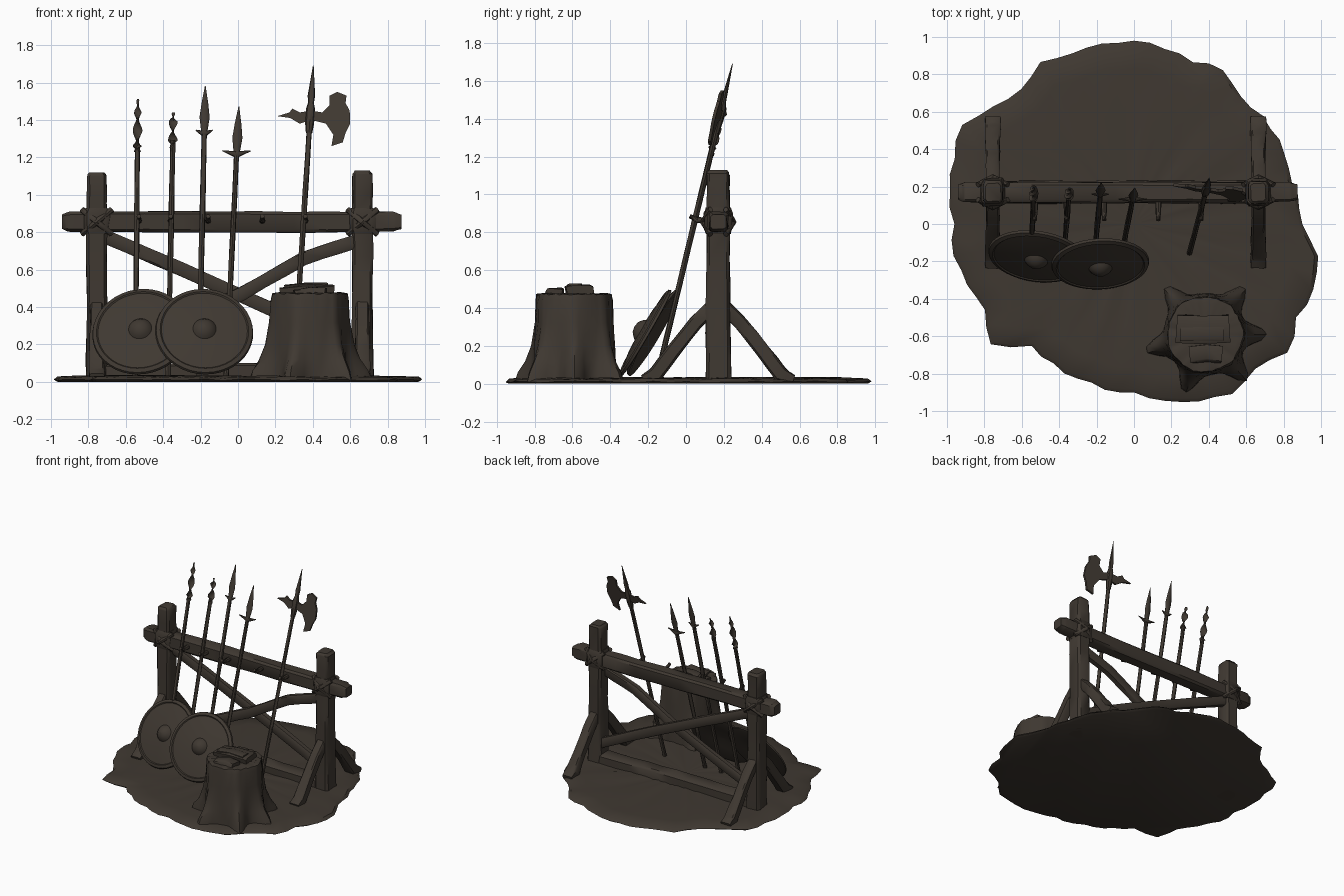
import bpy, bmesh, math, random
from mathutils import Vector, Matrix

random.seed(4)
if "Cube" in bpy.data.objects:
    bpy.data.objects.remove(bpy.data.objects["Cube"])

COLOUR = (0.05, 0.04, 0.031, 1)
brown = bpy.data.materials.new("dark_brown")
brown.use_nodes = True
brown.diffuse_color = COLOUR
shader = brown.node_tree.nodes["Principled BSDF"]
shader.inputs["Base Color"].default_value = COLOUR
shader.inputs["Roughness"].default_value = 0.9


def jitter(amount):
    return random.uniform(-amount, amount)


def finish(name, bm, angle=40):
    bmesh.ops.recalc_face_normals(bm, faces=bm.faces)
    mesh = bpy.data.meshes.new(name)
    bm.to_mesh(mesh)
    bm.free()
    mesh.materials.append(brown)
    obj = bpy.data.objects.new(name, mesh)
    bpy.context.collection.objects.link(obj)
    bpy.ops.object.select_all(action='DESELECT')
    obj.select_set(True)
    bpy.context.view_layer.objects.active = obj
    bpy.ops.object.shade_smooth_by_angle(angle=math.radians(angle))
    return obj


def skin(bm, rings, matrix=Matrix()):
    """Bridge rings of points into a closed, capped surface."""
    loops = [[bm.verts.new(matrix @ p) for p in ring] for ring in rings]
    for a, b in zip(loops, loops[1:]):
        for i in range(len(a)):
            j = (i + 1) % len(a)
            bm.faces.new((a[i], a[j], b[j], b[i]))
    bm.faces.new(loops[0])
    bm.faces.new(loops[-1])


def loft(name, path, sizes, square=True, steps=1, rough=0.0, twist=0.0):
    """Sweep a chamfered square or round section; sizes are half widths."""
    if isinstance(sizes, tuple):
        sizes = [sizes] * len(path)
    nodes = []
    for i in range(len(path) - 1):
        for s in range(steps):
            nodes.append([Vector(v[i]).lerp(Vector(v[i + 1]), s / steps) for v in (path, sizes)])
    nodes.append([Vector(path[-1]), Vector(sizes[-1])])
    if square:
        angles = [q * 90 + a for q in range(4) for a in (36, 54)]
    else:
        angles = range(0, 360, 45)
    rings = []
    for i, (p, size) in enumerate(nodes):
        t = (nodes[min(i + 1, len(nodes) - 1)][0] - nodes[max(i - 1, 0)][0]).normalized()
        ref = Vector((1, 0, 0)) if abs(t.y) > 0.95 else Vector((0, 1, 0))
        u = ref.cross(t).normalized()
        v = t.cross(u)
        turn = Matrix.Rotation(twist * i / (len(nodes) - 1), 3, t)
        ring = []
        for a in angles:
            c, s = math.cos(math.radians(a)), math.sin(math.radians(a))
            k = 1 / max(abs(c), abs(s)) if square else 1
            k *= 1 + jitter(rough)
            ring.append(p + turn @ (u * c * k * size[0] + v * s * k * size[1]))
        rings.append(ring)
    bm = bmesh.new()
    skin(bm, rings)
    return finish(name, bm)


def polar(r, angle, z):
    return Vector((r * math.cos(angle), r * math.sin(angle), z))


# Ragged patch of ground, one radius every ten degrees
OUTLINE = [.9, .89, .88, .9, .9, .89, .95, .92, .95, .98, .98, .97,
           1, .94, .98, 1.06, 1.02, 1, .96, .98, .95, .92, 1, .85,
           .86, .88, .9, .9, .96, 1.01, 1.05, 1.01, 1.07, 1, 1.02, 1]
edge = []
for i, r in enumerate(OUTLINE):
    edge += [r, (r + OUTLINE[(i + 1) % len(OUTLINE)]) / 2 + jitter(.015)]
rings = []
for scale, z, bump in ((.98, 0, 0), (1, .01, .004), (.98, .024, .005),
                       (.85, .03, .005), (.6, .03, .006), (.3, .03, .005), (.05, .03, 0)):
    rings.append([polar(r * scale, math.tau * i / len(edge), z + jitter(bump))
                  for i, r in enumerate(edge)])
bm = bmesh.new()
skin(bm, rings)
finish("ground", bm)

# Rack: posts, struts, lashings
Y = .17
for side, x, top in (("right", -.755, 1.12), ("left", .665, 1.13)):
    loft(side + "_post", [(x, Y, 0), (x, Y, .4), (x, Y, .8), (x, Y, top - .02), (x, Y, top)],
         [(.06, .067), (.054, .064), (.056, .06), (.052, .06), (.04, .048)], steps=3, rough=.06)
    for end, way in (("front", -1), ("back", 1)):
        loft(f"{side}_{end}_strut",
             [(x, Y + way * d, z) for d, z in ((.03, .41), (.12, .32), (.24, .17), (.33, .05), (.4, .025))],
             [(.035, .035), (.036, .036), (.038, .038), (.042, .04), (.04, .02)], steps=2, rough=.06)
    loft(side + "_joint_wrap", [(x, Y, .79), (x, Y, .82), (x, Y, .9), (x, Y, .93)],
         [(.058, .064), (.068, .074), (.068, .074), (.058, .064)], rough=.08)
    for face in (-1, 1):
        for lean in (-1, 1):
            y = Y + face * .07
            loft(side + "_lashing", [(x - .08, y - face * .03, .855 - lean * .065), (x, y + face * .012, .855),
                                     (x + .08, y - face * .03, .855 + lean * .065)],
                 (.016, .014), square=False, steps=2, rough=.1)

# Rack: horizontal beams and crossed braces
loft("top_beam", [(-.94, Y, .855), (-.9, Y, .855), (-.3, Y, .857), (.3, Y, .853), (.83, Y, .855), (.875, Y, .855)],
     [(.04, .04), (.054, .054), (.055, .052), (.055, .052), (.052, .052), (.038, .04)], steps=3, rough=.06)
loft("sill_beam", [(-.72, Y, .05), (0, Y, .055), (.63, Y, .05)], (.045, .06), steps=5, rough=.06)
loft("brace_from_right", [(-.72, Y + .02, .78), (-.3, Y + .02, .6), (.15, Y + .02, .4), (.64, Y + .02, .17)],
     (.036, .025), steps=3, rough=.06)
loft("brace_from_left", [(.64, Y - .03, .755), (.35, Y - .03, .66), (.02, Y - .03, .47),
                         (-.35, Y - .03, .3), (-.72, Y - .03, .14)], (.036, .025), steps=3, rough=.06)
for x in (-.53, -.36, -.16, .13, .36):
    loft("peg", [(x, .14, .86), (x, .06, .865), (x, .02, .885)],
         [(.017, .017), (.015, .015), (.012, .012)], square=False)


# Leaning weapons
def lean_line(x_low, x_high, z_high):
    return lambda z: Vector((x_low + (x_high - x_low) * z / z_high, -.16 + .24 * z, z))


def weapon(name, at, head_z, head, square=False, twist=0.0, steps=1):
    loft(name + "_shaft", [at(z) for z in (.02, .45, .85, head_z)],
         [(.015, .015), (.014, .014), (.015, .015), (.014, .014)], square=False, steps=3, rough=.08)
    loft(name + "_head", [at(z) for z, w, d in head], [(w, d) for z, w, d in head],
         square=square, twist=twist, steps=steps)


def wings(name, at, z, reach):
    p = at(z)
    loft(name, [p + Vector((k * reach, 0, abs(k) * .02 - .005)) for k in (-1, -.5, 0, .5, 1)],
         [(.003, .003), (.01, .008), (.02, .018), (.01, .008), (.003, .003)], square=False)


weapon("twisted_spear", lean_line(-.55, -.535, 1.5), 1.25,
       [(1.23, .018, .015), (1.27, .027, .008), (1.42, .024, .007), (1.51, .006, .004)],
       twist=math.pi * 4, steps=10)
weapon("spiral_spear", lean_line(-.375, -.345, 1.44), 1.29,
       [(1.25, .016, .014), (1.29, .026, .004), (1.39, .024, .004), (1.44, .008, .002)],
       twist=math.pi * 3, steps=10)
blade = [(0, .016, .016), (.03, .02, .012), (.08, .027, .01), (.15, .018, .007), (.24, .002, .002)]
for name, at, z, reach in (("winged_spear", lean_line(-.21, -.175, 1.58), 1.33, .045),
                           ("barbed_spear", lean_line(-.065, .005, 1.48), 1.22, .075)):
    weapon(name, at, z, [(z + h * 1.05, w, d) for h, w, d in blade])
    wings(name + "_wings", at, z, reach)

at = lean_line(.295, .402, 1.68)
weapon("poleaxe", at, 1.36, [(1.33, .017, .017), (1.38, .024, .022), (1.46, .024, .022),
                             (1.49, .016, .014), (1.53, .02, .012), (1.69, .002, .002)])


def plate(name, outline, half=.008):
    bm = bmesh.new()
    def point(x, z, offset):
        return Vector((x, at(z).y - .15 * (x - .4) + offset, z))
    skin(bm, [[point(x, z, o) for x, z in outline] for o in (-half, half)])
    finish(name, bm, 30)


plate("axe_blade", [(.39, 1.45), (.45, 1.44), (.49, 1.48), (.49, 1.53), (.53, 1.55), (.58, 1.53), (.575, 1.49),
                    (.597, 1.45), (.6, 1.38), (.575, 1.33), (.56, 1.28), (.5, 1.26), (.51, 1.32),
                    (.47, 1.38), (.39, 1.4)])
plate("axe_back_spike", [(.39, 1.45), (.33, 1.44), (.29, 1.46), (.275, 1.44), (.21, 1.42),
                         (.28, 1.41), (.33, 1.38), (.39, 1.4)])

# Round shields, leaning back on the rack
PROFILE = [(.001, .066), (.03, .06), (.052, .042), (.062, .028), (.15, .022), (.23, .008),
           (.237, .014), (.258, .006), (.262, -.008), (.24, -.012), (.12, 0), (.001, .006)]
for name, place, yaw in (("right_shield", (-.52, -.175, .27), -8), ("left_shield", (-.18, -.215, .27), 3)):
    matrix = (Matrix.Translation(place) @ Matrix.Rotation(math.radians(yaw), 4, 'Z')
              @ Matrix.Rotation(math.radians(60), 4, 'X'))
    bm = bmesh.new()
    skin(bm, [[polar(r, math.tau * i / 40, h) for i in range(40)] for r, h in PROFILE], matrix)
    finish(name, bm, 35)

# Tree stump with flared roots
ROOTS = [math.radians(a) for a in (0, 50, 130, 195, 250, 312)]


def root_lobe(angle):
    gaps = [(angle - a + math.pi) % math.tau - math.pi for a in ROOTS]
    return sum(math.exp(-(g / .2) ** 2) for g in gaps)


rings = []
for z, r, flare, rough in ((.01, .22, .115, 0), (.06, .22, .1, .004), (.12, .217, .06, .004),
                           (.2, .214, .028, .003), (.32, .206, .012, .003), (.44, .203, .008, .004),
                           (.472, .198, .006, .005), (.476, .17, 0, .004), (.468, .05, 0, .004)):
    rings.append([polar(r + flare * root_lobe(a) + jitter(rough), a, z + jitter(rough))
                  for a in (math.tau * i / 60 for i in range(60))])
bm = bmesh.new()
skin(bm, rings, Matrix.Translation((.38, -.59, 0)))
finish("stump", bm, 45)
loft("stump_splinter", [(.23, -.56, .475), (.36, -.57, .49), (.51, -.56, .485)], (.03, .07), rough=.15)
loft("stump_ridge", [(.25, -.59, .49), (.36, -.59, .505), (.48, -.59, .5)], (.028, .035), rough=.15)
loft("stump_chip", [(.3, -.7, .47), (.39, -.69, .485), (.47, -.7, .48)], (.022, .045), rough=.15)
